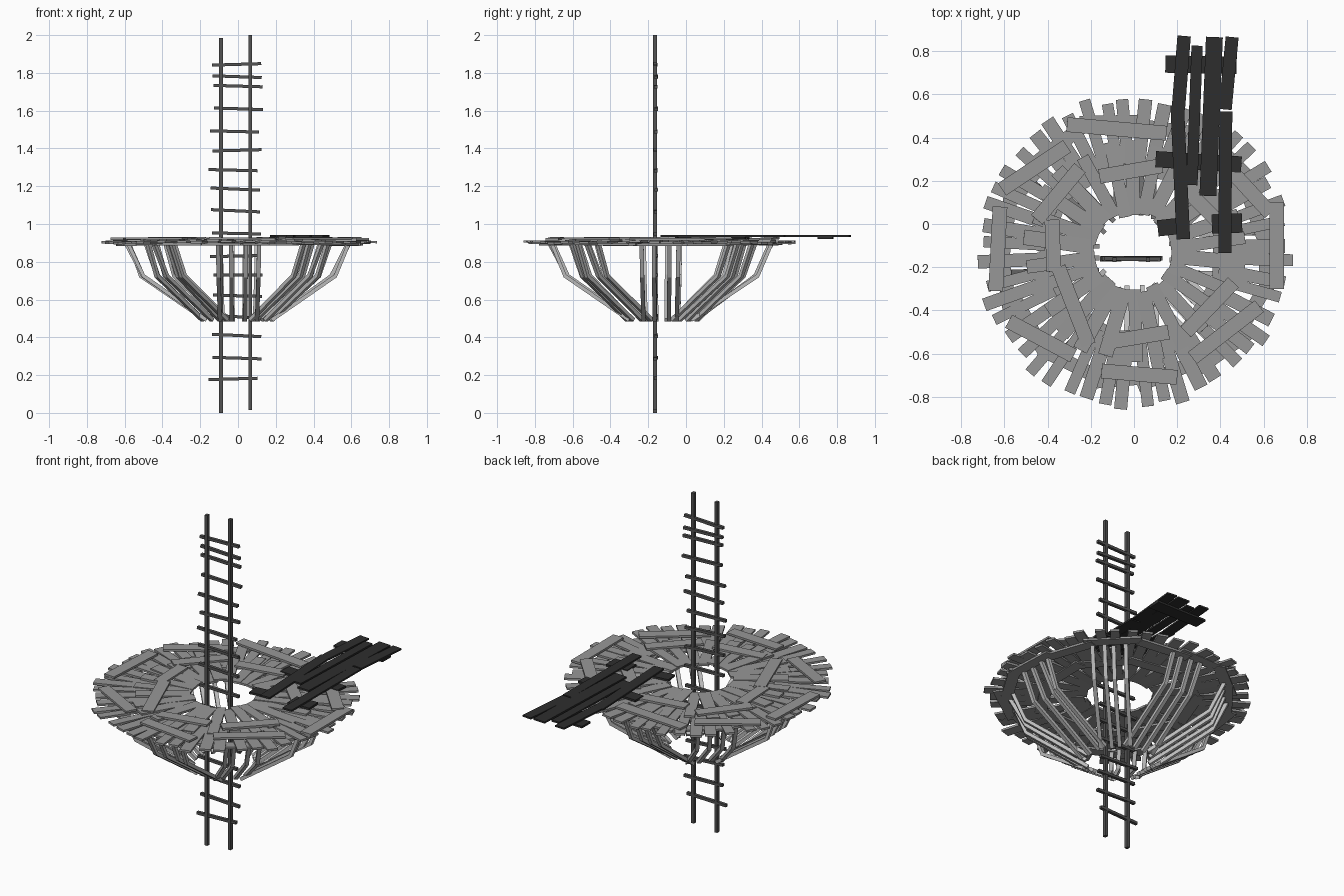
import bpy, bmesh, random
from math import cos, sin, radians, tau
from mathutils import Vector

random.seed(4)
cube = bpy.data.objects.get("Cube")
if cube:
    bpy.data.objects.remove(cube)

CENTRE = Vector((0, -0.13, 0))
UP = Vector((0, 0, 1))


def material(name, value):
    m = bpy.data.materials.new(name)
    m.use_nodes = True
    colour = (value, value, value, 1)
    m.diffuse_color = colour
    bsdf = m.node_tree.nodes["Principled BSDF"]
    bsdf.inputs["Base Color"].default_value = colour
    bsdf.inputs["Roughness"].default_value = 0.9
    return m


deck_grey = material("weathered deck grey", 0.31)
strut_grey = material("pale strut grey", 0.5)
ladder_grey = material("dark ladder grey", 0.085)
dock_black = material("charred dock wood", 0.027)


def sweep(bm, points, side, w, t):
    """Rectangular beam through the points; side is the width direction."""
    pts = [Vector(p) for p in points]
    side = Vector(side).normalized()
    rings = []
    for i, p in enumerate(pts):
        along = (pts[min(i + 1, len(pts) - 1)] - pts[max(i - 1, 0)]).normalized()
        n = side.cross(along).normalized()
        rings.append([bm.verts.new(p + side * w / 2 * a + n * t / 2 * b)
                      for a, b in ((-1, -1), (1, -1), (1, 1), (-1, 1))])
    for r, s in zip(rings, rings[1:]):
        for i in range(4):
            j = (i + 1) % 4
            bm.faces.new((r[i], r[j], s[j], s[i]))
    bm.faces.new(rings[0][::-1])
    bm.faces.new(rings[-1])


def plank(bm, a, b, w, t=0.012):
    a, b = Vector(a), Vector(b)
    sweep(bm, (a, b), (b - a).cross(UP), w, t)


def finish(bm, name, mat):
    bmesh.ops.recalc_face_normals(bm, faces=bm.faces)
    mesh = bpy.data.meshes.new(name)
    bm.to_mesh(mesh)
    bm.free()
    mesh.materials.append(mat)
    bpy.context.collection.objects.link(bpy.data.objects.new(name, mesh))


def polar(angle, r, z):
    return CENTRE + Vector((cos(angle) * r, sin(angle) * r, z))


def jitter(amount):
    return random.uniform(-amount, amount)


def radial_ring(name, count, inner, outer, w, z):
    bm = bmesh.new()
    for i in range(count):
        a = tau * (i + 0.5) / count + jitter(0.015)
        plank(bm, polar(a, inner + jitter(0.012), z + jitter(0.004)),
              polar(a + jitter(0.025), outer + jitter(0.022), z + jitter(0.005)),
              w + jitter(0.008))
    finish(bm, name, deck_grey)


def tangent_ring(name, count, r, length, w, z):
    bm = bmesh.new()
    for i in range(count):
        a = tau * i / count + jitter(0.05)
        mid = polar(a, r + jitter(0.02), z + jitter(0.004))
        b = a + tau / 4 + jitter(0.15)
        half = Vector((cos(b), sin(b), 0)) * length / 2
        plank(bm, mid - half, mid + half, w)
    finish(bm, name, deck_grey)


# Round deck: radial boards over tangential bearers
radial_ring("outer_deck_boards", 48, 0.40, 0.718, 0.058, 0.903)
radial_ring("inner_deck_boards", 26, 0.178, 0.50, 0.064, 0.911)
tangent_ring("outer_deck_bearers", 15, 0.60, 0.32, 0.065, 0.894)
tangent_ring("inner_deck_bearers", 9, 0.40, 0.32, 0.065, 0.897)

# Loose boards nailed across the deck: start x, y, end x, y
cross_boards = [
    (-0.31, 0.46, 0.15, 0.42), (-0.16, 0.22, 0.13, 0.27),
    (-0.61, 0.16, -0.31, 0.36), (-0.45, 0.02, -0.25, 0.26),
    (-0.64, -0.31, -0.62, 0.08), (-0.37, -0.22, -0.38, 0.02),
    (-0.35, -0.20, -0.21, -0.56), (-0.58, -0.45, -0.28, -0.61),
    (-0.14, -0.55, 0.16, -0.50), (-0.15, -0.68, 0.20, -0.71),
    (0.24, -0.50, 0.46, -0.27), (0.27, -0.62, 0.58, -0.38),
    (0.66, -0.30, 0.66, 0.10), (0.40, 0.30, 0.63, 0.05),
    (0.20, 0.20, 0.40, 0.00)]
bm = bmesh.new()
for x1, y1, x2, y2 in cross_boards:
    plank(bm, (x1, y1, 0.922 + jitter(0.004)), (x2, y2, 0.922 + jitter(0.004)), 0.068)
finish(bm, "deck_cross_boards", deck_grey)

# Bent struts in eight groups under the deck
bm = bmesh.new()
for k in range(8):
    a = tau * k / 8
    out = Vector((cos(a), sin(a), 0))
    side = Vector((-sin(a), cos(a), 0))
    for offset in (-0.10, -0.035, 0.035, 0.10):
        d = offset + jitter(0.012)
        path = [CENTRE + out * (r + jitter(0.012)) + side * d * spread + UP * z
                for r, z, spread in ((0.58, 0.892, 1), (0.505, 0.725, 0.97),
                                     (0.17, 0.492, 0.9))]
        sweep(bm, path, side, 0.022, 0.02)
finish(bm, "support_struts", strut_grey)

# Ladder through the middle
LADDER_Y = -0.165
bm = bmesh.new()
for x, low, high in ((-0.09, 0, 1.985), (0.065, 0.015, 2.0)):
    sweep(bm, ((x, LADDER_Y, low), (x, LADDER_Y, high)), (1, 0, 0), 0.019, 0.022)
finish(bm, "ladder_rails", ladder_grey)

bm = bmesh.new()
for z in (0.18, 0.29, 0.41, 0.51, 0.62, 0.73, 0.83, 0.95, 1.07,
          1.185, 1.285, 1.39, 1.49, 1.61, 1.73, 1.78, 1.845):
    x, tilt = -0.012 + jitter(0.015), jitter(0.008)
    sweep(bm, ((x - 0.13, LADDER_Y + 0.004 + jitter(0.004), z + tilt),
               (x + 0.13, LADDER_Y + 0.004 + jitter(0.004), z - tilt)),
          (0, 1, 0), 0.018, 0.016)
finish(bm, "ladder_rungs", ladder_grey)

# Dark jetty reaching out over the back edge: start x, y, end x, y, width
dock_boards = [
    (0.228, -0.07, 0.200, 0.55, 0.063), (0.205, 0.53, 0.232, 0.87, 0.062),
    (0.268, 0.18, 0.292, 0.825, 0.052), (0.342, 0.13, 0.372, 0.865, 0.078),
    (0.422, 0.53, 0.454, 0.865, 0.06), (0.420, -0.135, 0.425, 0.52, 0.06)]
bm = bmesh.new()
for x1, y1, x2, y2, w in dock_boards:
    plank(bm, (x1, y1, 0.937), (x2, y2, 0.937), w, 0.01)
finish(bm, "dock_boards", dock_black)

dock_bearers = [
    (0.145, 0.74, 0.475, 0.735, 0.08), (0.10, 0.30, 0.497, 0.275, 0.075),
    (0.11, -0.02, 0.20, -0.01, 0.075), (0.36, 0.0, 0.50, 0.005, 0.09)]
bm = bmesh.new()
for x1, y1, x2, y2, w in dock_bearers:
    plank(bm, (x1, y1, 0.926), (x2, y2, 0.926), w, 0.012)
finish(bm, "dock_bearers", dock_black)
